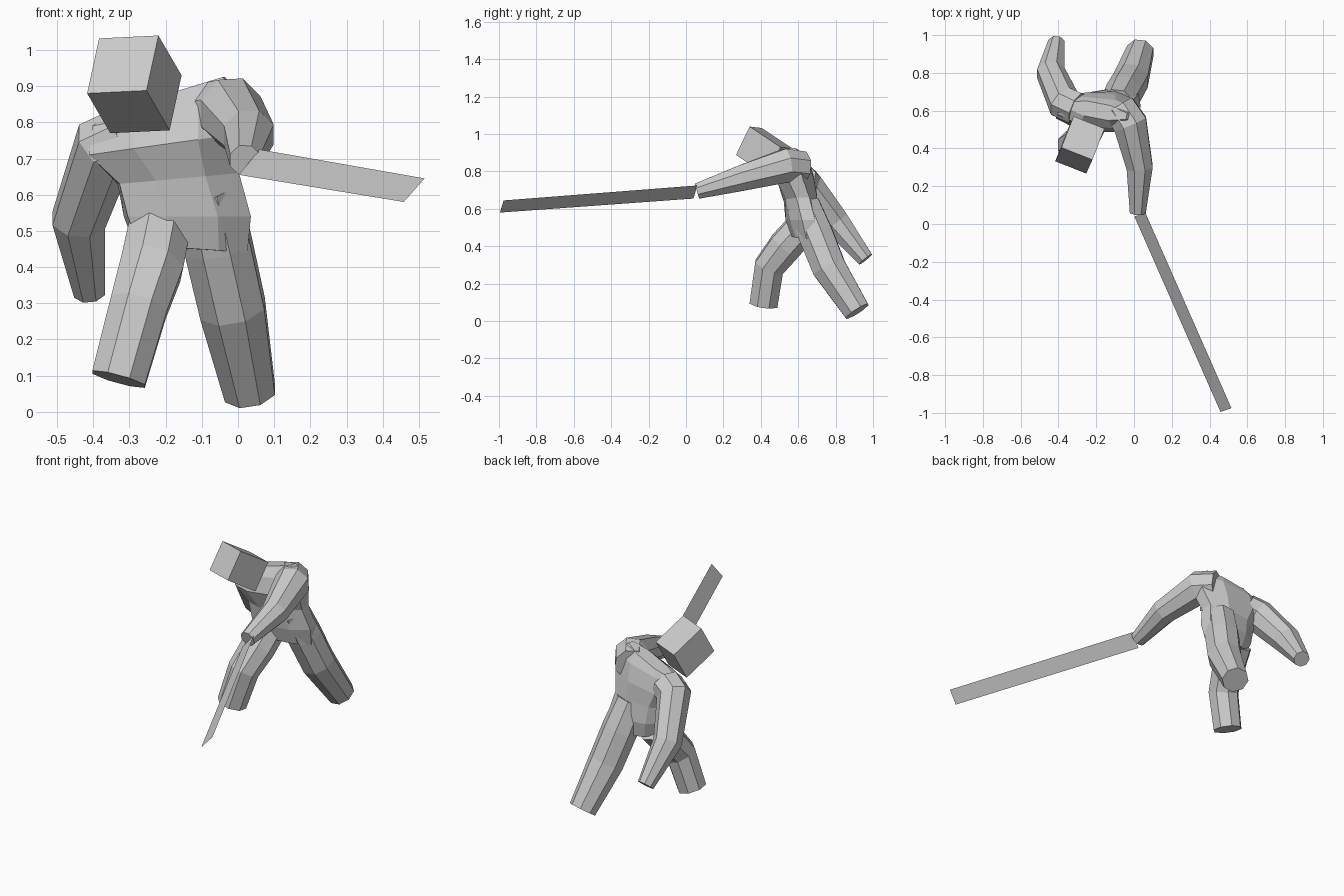
import bpy, bmesh
from math import pi, cos, sin
from mathutils import Vector

if "Cube" in bpy.data.objects:
    bpy.data.objects.remove(bpy.data.objects["Cube"])

SIDES = 8
FIT = 1 / cos(pi / SIDES)   # flats reach the given radius


def angle(i):
    return 2 * pi * (i + 0.5) / SIDES


def make_object(name, bm):
    bmesh.ops.recalc_face_normals(bm, faces=bm.faces)
    mesh = bpy.data.meshes.new(name)
    bm.to_mesh(mesh)
    bm.free()
    obj = bpy.data.objects.new(name, mesh)
    bpy.context.collection.objects.link(obj)
    return obj


def loft(name, rings):
    """Skin a list of equal rings of points and cap both ends."""
    bm = bmesh.new()
    rows = [[bm.verts.new(p) for p in ring] for ring in rings]
    for a, b in zip(rows, rows[1:]):
        for i in range(SIDES):
            j = (i + 1) % SIDES
            bm.faces.new((a[i], a[j], b[j], b[i]))
    bm.faces.new(rows[0])
    bm.faces.new(rows[-1])
    return make_object(name, bm)


def limb(name, path):
    """Octagonal tube through (x, y, z, radius) points, tip first."""
    pts = [Vector(p[:3]) for p in path]
    u = Vector((1, 0, 0))
    rings = []
    for k, p in enumerate(pts):
        t = Vector()
        if k > 0:
            t += (p - pts[k - 1]).normalized()
        if k < len(pts) - 1:
            t += (pts[k + 1] - p).normalized()
        t.normalize()
        u = (u - t * u.dot(t)).normalized()
        v = t.cross(u)
        r = path[k][3] * FIT
        rings.append([p + r * (cos(angle(i)) * u + sin(angle(i)) * v)
                      for i in range(SIDES)])
    return loft(name, rings)


# Torso: each ring is left end, right end, half depth
torso = [
    ((-.28, .60, .46), (.02, .67, .44), .065),
    ((-.31, .60, .54), (.03, .655, .54), .085),
    ((-.33, .60, .63), (.00, .625, .66), .085),
    ((-.41, .60, .71), (.02, .58, .77), .10),
    ((-.40, .61, .79), (.02, .57, .87), .075),
    ((-.35, .63, .825), (-.04, .57, .925), .04),
]
rings = []
for left, right, depth in torso:
    left, right = Vector(left), Vector(right)
    mid, half = (left + right) / 2, (right - left) / 2
    back = Vector((-half.y, half.x, 0)).normalized() * depth
    rings.append([mid + FIT * (cos(angle(i)) * half + sin(angle(i)) * back)
                  for i in range(SIDES)])
loft("torso", rings)

# Limbs
limb("rear_leg", [(.033, .915, .052, .07), (-.015, .765, .285, .09),
                  (-.055, .695, .46, .092), (-.09, .63, .62, .085)])
limb("front_leg", [(-.33, .415, .09, .075), (-.275, .445, .29, .08),
                   (-.24, .53, .40, .087), (-.22, .62, .50, .085)])
limb("forward_arm", [(.02, .06, .695, .042), (.03, .30, .765, .069),
                     (-.02, .53, .83, .09), (-.08, .62, .82, .085)])
limb("trailing_arm", [(-.41, .96, .33, .043), (-.44, .80, .53, .073),
                      (-.37, .64, .73, .087), (-.30, .61, .76, .085)])

# Head: tilted box from one corner and three edges
corner = Vector((-.22, .34, 1.04))
e1, e2, e3 = (Vector((-.164, .065, -.008)), Vector((-.033, -.073, -.152)),
              Vector((.064, .165, -.11)))
bm = bmesh.new()
bmesh.ops.create_cube(bm, size=1)
for v in bm.verts:
    c = v.co + Vector((.5, .5, .5))
    v.co = corner + e1 * c.x + e2 * c.y + e3 * c.z
make_object("head", bm)

# Blade: single flat strip held in the forward hand
bm = bmesh.new()
bm.faces.new([bm.verts.new(p) for p in (
    (.002, .04, .655), (.458, -.995, .58), (.516, -.975, .645), (.06, .06, .725))])
make_object("blade", bm)
